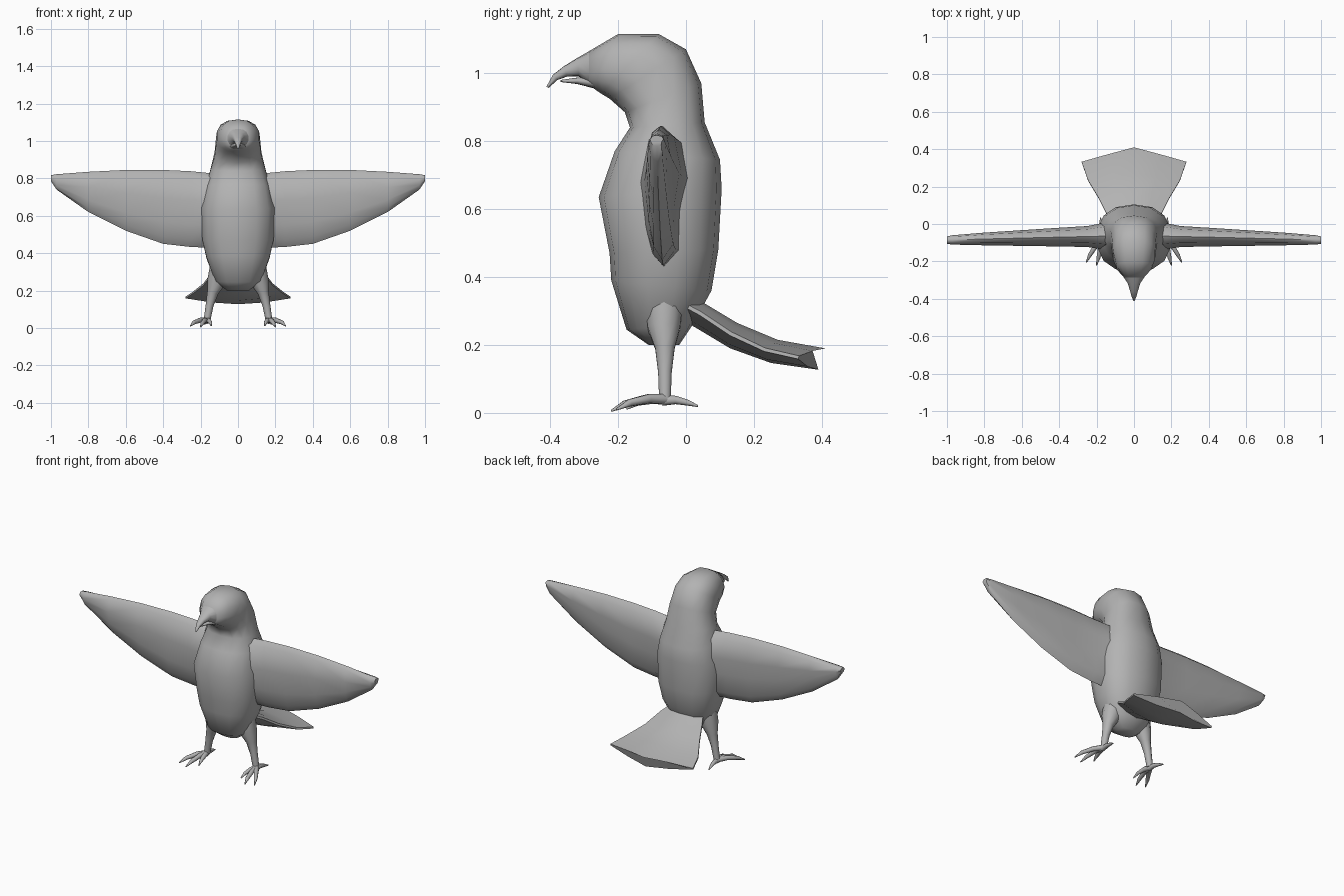
import bpy, bmesh, math
from mathutils import Vector

if "Cube" in bpy.data.objects:
    bpy.data.objects.remove(bpy.data.objects["Cube"])

grey = bpy.data.materials.new("plain grey")
grey.use_nodes = True
grey.diffuse_color = (0.45, 0.45, 0.45, 1)
grey.node_tree.nodes["Principled BSDF"].inputs["Base Color"].default_value = (0.45, 0.45, 0.45, 1)


def loft(name, rings, angle=50):
    """Skin a list of equal-sized point rings and cap both ends."""
    bm = bmesh.new()
    loops = [[bm.verts.new(p) for p in ring] for ring in rings]
    n = len(loops[0])
    for a, b in zip(loops, loops[1:]):
        for i in range(n):
            j = (i + 1) % n
            bm.faces.new((a[i], a[j], b[j], b[i]))
    bm.faces.new(loops[0])
    bm.faces.new(loops[-1])
    bmesh.ops.recalc_face_normals(bm, faces=bm.faces)
    mesh = bpy.data.meshes.new(name)
    bm.to_mesh(mesh)
    bm.free()
    mesh.materials.append(grey)
    obj = bpy.data.objects.new(name, mesh)
    bpy.context.collection.objects.link(obj)
    bpy.ops.object.select_all(action="DESELECT")
    obj.select_set(True)
    bpy.context.view_layer.objects.active = obj
    bpy.ops.object.shade_smooth_by_angle(angle=math.radians(angle))
    return obj


def soft(v, power):
    return math.copysign(abs(v) ** power, v)


def slice_ring(ya, za, yb, zb, width, power=0.85, count=14):
    """Rounded section between a front point and a back point on the centre plane."""
    a, b = Vector((0, ya, za)), Vector((0, yb, zb))
    ring = []
    for i in range(count):
        t = math.tau * i / count
        p = (a + b) / 2 + (a - b) / 2 * soft(math.cos(t), power)
        p.x = width * soft(math.sin(t), power)
        ring.append(p)
    return ring


def tube(name, path, count=8):
    """Tapered limb through (x, y, z, radius) points."""
    pts = [Vector(p[:3]) for p in path]
    rings = []
    for k, p in enumerate(pts):
        d = pts[min(k + 1, len(pts) - 1)] - pts[max(k - 1, 0)]
        u = d.cross(Vector((0.3, 0.2, 0.9)) if abs(d.z) < abs(d.y) else Vector((0, 1, 0))).normalized()
        v = d.cross(u).normalized()
        r = path[k][3]
        rings.append([p + r * (u * math.cos(math.tau * i / count) + v * math.sin(math.tau * i / count))
                      for i in range(count)])
    return loft(name, rings)


# Body, neck and head: front y, z, back y, z, half width
body = [(-.11, .20, -.02, .20, .06), (-.175, .245, .02, .26, .125),
        (-.22, .39, .075, .36, .172), (-.225, .47, .095, .48, .195),
        (-.257, .635, .105, .66, .20), (-.21, .77, .10, .745, .175),
        (-.165, .84, .055, .855, .15), (-.18, .885, .045, .97, .128),
        (-.225, .925, 0, 1.07, .12), (-.25, .94, -.08, 1.115, .115),
        (-.265, .95, -.2, 1.115, .095), (-.285, .965, -.285, 1.065, .056)]
loft("body", [slice_ring(*r) for r in body], 70)

# Hooked upper beak and short lower beak
upper = [(-.285, .965, -.285, 1.065, .056), (-.315, .99, -.32, 1.045, .034),
         (-.35, .99, -.36, 1.02, .022), (-.378, .98, -.392, .995, .014),
         (-.404, .957, -.411, .96, .004)]
loft("upper_beak", [slice_ring(*r) for r in upper], 70)
lower = [(-.27, .955, -.27, .992, .045), (-.32, .968, -.32, .987, .022),
         (-.37, .974, -.37, .98, .006)]
loft("lower_beak", [slice_ring(*r) for r in lower])

# Fanned tail: y, bottom z, top z, half width, edge setback in y
tail = [(-.02, .29, .36, .10, 0), (.05, .25, .325, .14, 0), (.15, .19, .265, .185, .01),
        (.27, .147, .215, .245, .03), (.41, .127, .19, .28, .07)]
fan = [(-1, .65), (-.5, .88), (0, 1), (.5, .88), (1, .65), (1, .5), (.5, .15), (0, 0), (-.5, .15), (-1, .5)]
loft("tail", [[(w * u, y - back * abs(u) - .02 * (1 - v), lo + (hi - lo) * v) for u, v in fan]
              for y, lo, hi, w, back in tail])

# Wing section (thickness, height) and span stations: x, bottom, top, centre y, half thickness
section = [(0, 1), (-.6, .94), (-1, .62), (-.8, .3), (-.5, .1), (0, 0),
           (.65, .12), (.7, .4), (1, .65), (.7, .92)]
span = [(.08, .44, .82, -.065, .085), (.17, .43, .83, -.065, .07), (.25, .433, .838, -.067, .056),
        (.4, .45, .845, -.07, .05), (.6, .52, .845, -.075, .042),
        (.8, .62, .835, -.08, .034), (.97, .74, .822, -.085, .025), (1, .785, .817, -.086, .02)]

# Toe paths: x, y, z, radius
toes = {"outer_toe": [(.168, -.06, .04, .016), (.20, -.11, .042, .014), (.235, -.165, .03, .011), (.255, -.205, .01, .003)],
        "middle_toe": [(.168, -.06, .04, .016), (.178, -.12, .04, .014), (.19, -.18, .026, .011), (.20, -.22, .006, .003)],
        "inner_toe": [(.168, -.06, .04, .016), (.158, -.1, .04, .014), (.148, -.145, .03, .01), (.143, -.175, .012, .003)],
        "back_toe": [(.168, -.07, .036, .016), (.17, -.03, .038, .013), (.175, .005, .03, .009), (.18, .035, .02, .003)]}

for side, label in ((1, "left"), (-1, "right")):
    loft(label + "_wing", [[(side * x, y + t * u, lo + (hi - lo) * v) for u, v in section]
                           for x, lo, hi, y, t in span])
    # Thigh tapering into a thin shank
    leg = [(.09, -.065, .33, .06), (.115, -.065, .25, .05), (.135, -.062, .19, .03),
           (.152, -.062, .12, .021), (.166, -.062, .04, .018)]
    tube(label + "_leg", [(side * x, y, z, r) for x, y, z, r in leg], 10)
    for name, path in toes.items():
        tube(label + "_" + name, [(side * x, y, z, r) for x, y, z, r in path])
